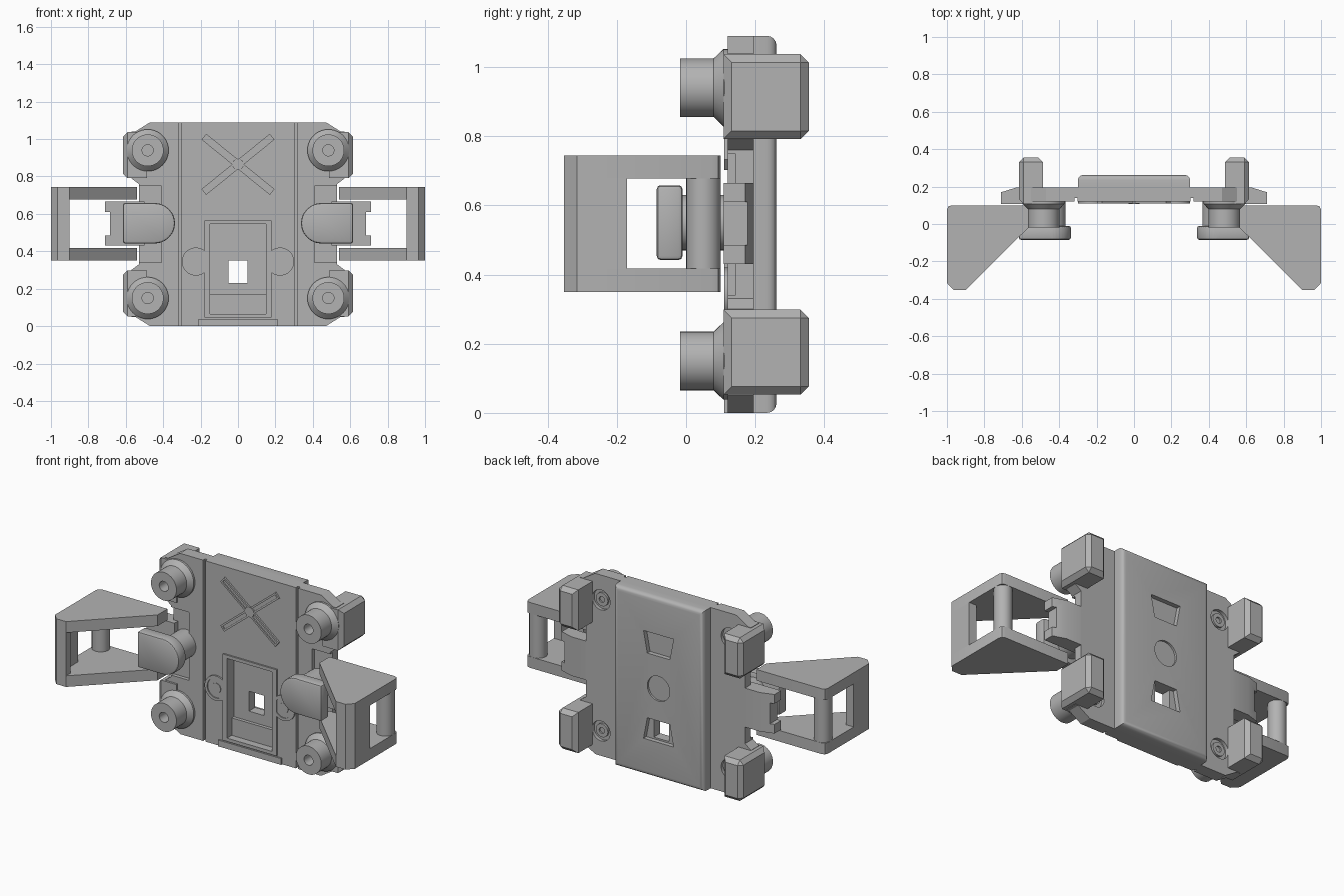
import bpy
import bmesh
from math import cos, sin, pi, radians
from mathutils import Vector, Matrix

if "Cube" in bpy.data.objects:
    bpy.data.objects.remove(bpy.data.objects["Cube"])

grey = bpy.data.materials.new("plain grey")
grey.use_nodes = True
COLOUR = (0.45, 0.45, 0.45, 1)
grey.diffuse_color = COLOUR
grey.node_tree.nodes["Principled BSDF"].inputs["Base Color"].default_value = COLOUR


def finish(name, bm):
    bmesh.ops.recalc_face_normals(bm, faces=bm.faces)
    mesh = bpy.data.meshes.new(name)
    bm.to_mesh(mesh)
    bm.free()
    ob = bpy.data.objects.new(name, mesh)
    bpy.context.collection.objects.link(ob)
    mesh.materials.append(grey)
    return ob


def prism(name, points, lo, hi, axis="y", bevel=0, segments=1):
    """Extrude an outline along y (outline in x, z) or z (outline in x, y)."""
    place = (lambda a, b, t: (a, t, b)) if axis == "y" else (lambda a, b, t: (a, b, t))
    bm = bmesh.new()
    face = bm.faces.new([bm.verts.new(place(a, b, lo)) for a, b in points])
    step = Vector(place(0, 0, hi - lo))
    new = bmesh.ops.extrude_face_region(bm, geom=[face])["geom"]
    bmesh.ops.translate(bm, vec=step, verts=[v for v in new if isinstance(v, bmesh.types.BMVert)])
    if bevel:
        bmesh.ops.bevel(bm, geom=bm.edges[:], offset=bevel, segments=segments,
                        profile=0.5, affect="EDGES")
    return finish(name, bm)


def rect(x0, x1, z0, z1):
    return [(x0, z0), (x1, z0), (x1, z1), (x0, z1)]


def box(name, x0, x1, y0, y1, z0, z1, bevel=0, segments=1):
    return prism(name, rect(x0, x1, z0, z1), y0, y1, "y", bevel, segments)


def lathe(name, x, z, profile, steps=40):
    """Turn a (radius, y) profile around an axis parallel to y."""
    bm = bmesh.new()
    rings = []
    for r, y in profile:
        rings.append([bm.verts.new((x + r * cos(2 * pi * i / steps), y, z + r * sin(2 * pi * i / steps)))
                      for i in range(steps)])
    for a, b in zip(rings, rings[1:]):
        for i in range(steps):
            j = (i + 1) % steps
            bm.faces.new((a[i], a[j], b[j], b[i]))
    bm.faces.new(rings[0])
    bm.faces.new(rings[-1])
    return finish(name, bm)


def disc(name, x, z, r, y0, y1):
    return lathe(name, x, z, [(r, y0), (r, y1)])


def cut(target, *cutters):
    for cutter in cutters:
        mod = target.modifiers.new("cut", "BOOLEAN")
        mod.object = cutter
        mod.operation = "DIFFERENCE"
        mod.solver = "EXACT"
        bpy.context.view_layer.objects.active = target
        bpy.ops.object.modifier_apply(modifier=mod.name)
        bpy.data.objects.remove(cutter)


def mirror(points, s):
    return [(s * a, b) for a, b in points]


MID = 0.545          # height of the horizontal symmetry line
HOLE_Z = 0.29        # height of the through hole
BUTTON_X, BUTTON_R = 0.483, 0.085

# Body plate with waisted sides
quarter = [(0.47, 0), (0.55, 0.05), (0.57, 0.05), (0.57, 0.30), (0.53, 0.33)]
half = quarter + [(x, 2 * MID - z) for x, z in reversed(quarter)]
outline = half + [(-x, z) for x, z in reversed(half)]
plate = prism("body_plate", outline, 0.12, 0.195)

# Raised back panel with rounded ends and sides
back = prism("back_panel", rect(-0.3, 0.3, 0, 2 * MID), 0.19, 0.262)
bm = bmesh.new()
bm.from_mesh(back.data)
rim = [e for e in bm.edges if all(v.co.y > 0.25 for v in e.verts)]
bmesh.ops.bevel(bm, geom=rim, offset=0.028, segments=4, profile=0.5, affect="EDGES")
bm.to_mesh(back.data)
bm.free()


def window(y0, y1):
    return box("cutter", -0.05, 0.05, y0, y1, HOLE_Z - 0.06, HOLE_Z + 0.06)


# Front cuts: tray, hole, long grooves, side steps
cut(plate, box("cutter", -0.15, 0.15, 0, 0.175, 0.17, 0.545),
    box("cutter", -0.15, 0.15, 0, 0.155, 0.065, 0.18), window(0, 0.4))
for s in (-1, 1):
    groove = sorted((s * 0.302, s * 0.317))
    step = sorted((s * 0.41, s * 0.6))
    cut(plate, box("cutter", *groove, 0, 0.14, -0.1, 1.2),
        box("cutter", *step, 0, 0.142, 0.34, 2 * MID - 0.34))
    for z in (0.15, 2 * MID - 0.15):
        cut(plate, disc("cutter", s * 0.43, z, 0.06, 0.175, 0.4))

# Back cuts: two tapered pockets, a round pocket and the hole
upper = [(-0.075, 0.74), (0.075, 0.74), (0.1, 0.87), (-0.1, 0.87)]
lower = [(x, 2 * MID - z) for x, z in upper]
cut(back, prism("cutter", upper, 0.235, 0.4), prism("cutter", lower, 0.235, 0.4),
    disc("cutter", 0, MID, 0.075, 0.25, 0.4), window(0, 0.5))

# Tray rim and bottom lip
frame = box("tray_rim", -0.18, 0.18, 0.11, 0.125, 0.045, 0.565)
cut(frame, box("cutter", -0.15, 0.15, 0, 0.2, 0.065, 0.545))
box("bottom_lip", -0.21, 0.21, 0.11, 0.125, 0, 0.038)

# Raised cross with ridged arms and a hub
hub = Vector((0, 0.12, 0.865))
for i, angle in enumerate((39, -39)):
    bar = prism("cross_bar_%d" % (i + 1),
                [(-0.235, -0.02), (0.235, -0.02), (0.235, 0.02), (-0.235, 0.02)], -0.01, 0.005)
    cut(bar, box("cutter", -0.225, 0.225, -0.1, -0.003, -0.009, 0.009))
    bar.data.transform(Matrix.Translation(hub) @ Matrix.Rotation(radians(angle), 4, "Y"))
disc("cross_hub", 0, hub.z, 0.03, 0.108, 0.13)

for s, side in ((1, "left"), (-1, "right")):
    # Screw bosses beside the tray
    boss = disc(side + "_screw_boss", s * 0.225, 0.345, 0.075, 0.11, 0.13)
    cut(boss, disc("cutter", s * 0.225, 0.345, 0.058, 0, 0.116))
    disc(side + "_screw", s * 0.225, 0.345, 0.03, 0.112, 0.13)

    for z, level in ((0.15, "lower"), (2 * MID - 0.15, "upper")):
        # Round button with flared base and centre hole
        button = lathe(side + "_" + level + "_button", s * BUTTON_X, z,
                       [(BUTTON_R, -0.018), (BUTTON_R, 0.08), (0.112, 0.108), (0.112, 0.13)])
        cut(button, disc("cutter", s * BUTTON_X, z, 0.03, -0.1, 0.05))
        # Screw seat at the back
        seat = disc(side + "_" + level + "_seat", s * 0.43, z, 0.04, 0.17, 0.188)
        cut(seat, disc("cutter", s * 0.43, z, 0.018, 0.178, 0.4))
        # Chamfered hook foot
        zc = MID + (z - MID) * 0.935
        foot = box(side + "_" + level + "_foot", *sorted((s * 0.487, s * 0.615)),
                   0.108, 0.355, zc - 0.123, zc + 0.123)
        bm = bmesh.new()
        bm.from_mesh(foot.data)
        edges = [e for e in bm.edges if all(v.co.y > 0.3 for v in e.verts)
                 or all(abs(v.co.x) > 0.6 for v in e.verts)]
        bmesh.ops.bevel(bm, geom=edges, offset=0.024, segments=1, affect="EDGES")
        bm.to_mesh(foot.data)
        bm.free()

    # Side tab with sloped back and notched end
    tab = prism(side + "_tab", mirror([(0.5, 0.108), (0.71, 0.108), (0.71, 0.17), (0.63, 0.195),
                                       (0.5, 0.195)], s), 0.43, 0.665, "z")
    cut(tab, box("cutter", *sorted((s * 0.685, s * 0.8)), 0, 0.4, 0.485, 0.61))

    # Pivot knob: round inner end, square outer end, on a shaft
    knob_z = 0.55
    arc = [(0.445 + 0.108 * cos(a), knob_z + 0.108 * sin(a))
           for a in [pi / 2 + pi * i / 20 for i in range(21)]]
    prism(side + "_knob", mirror(arc + [(0.615, knob_z - 0.108), (0.615, knob_z + 0.108)], s),
          -0.085, -0.01, "y", 0.012, 2)
    disc(side + "_knob_shaft", s * 0.445, knob_z, 0.08, -0.02, 0.15)

    # Wedge bracket: two plates, front wall and rear round post
    wedge = [(0.54, 0.1), (0.975, 0.1), (0.993, 0.093), (1, 0.075), (1, -0.315),
             (0.965, -0.353), (0.9, -0.353), (0.54, 0.005)]
    for z, level in ((0.35, "lower"), (0.677, "upper")):
        prism(side + "_" + level + "_bracket_plate", mirror(wedge, s), z, z + 0.067, "z")
    prism(side + "_bracket_wall", mirror([(0.95, -0.17), (1, -0.17), (1, -0.315), (0.965, -0.353),
                                          (0.9, -0.353), (0.9, -0.31), (0.95, -0.31)], s),
          0.41, 0.685, "z")
    post = [(0.95 + 0.05 * cos(2 * pi * i / 24), 0.05 + 0.05 * sin(2 * pi * i / 24)) for i in range(24)]
    prism(side + "_bracket_post", mirror(post, s), 0.41, 0.685, "z")

# Smooth the round parts, keep the edges sharp
for ob in bpy.context.scene.objects:
    if ob.type == "MESH":
        bpy.ops.object.select_all(action="DESELECT")
        ob.select_set(True)
        bpy.context.view_layer.objects.active = ob
        bpy.ops.object.shade_smooth_by_angle(angle=radians(30))
